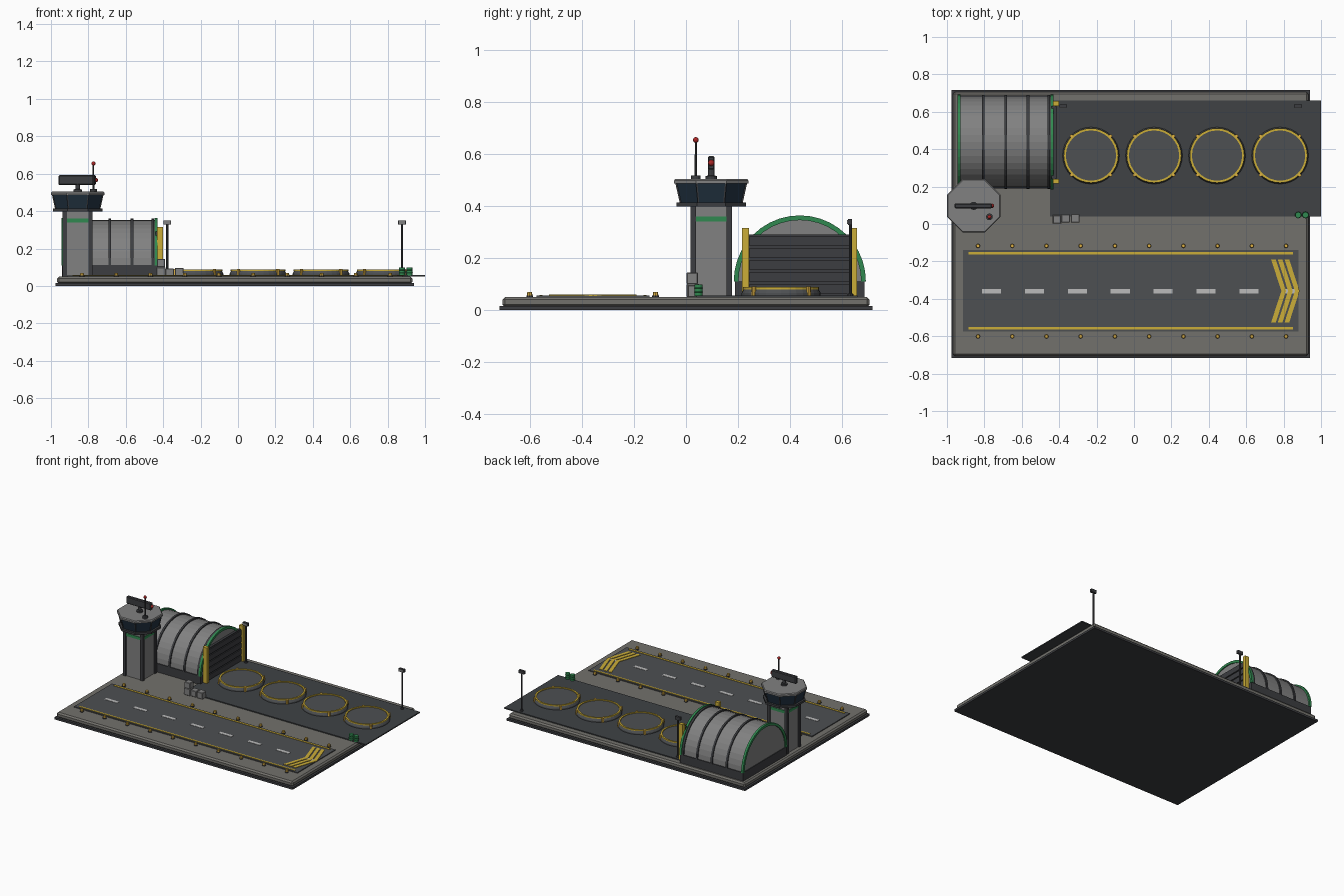
import bpy, bmesh
from math import sin, cos, pi

if "Cube" in bpy.data.objects:
    bpy.data.objects.remove(bpy.data.objects["Cube"])

def mat(name, *rgb):
    m = bpy.data.materials.new(name)
    m.diffuse_color = (*rgb, 1)
    m.use_nodes = True
    m.node_tree.nodes["Principled BSDF"].inputs["Base Color"].default_value = m.diffuse_color
    return m

CONC = mat("concrete", .17, .165, .15)
ASPH = mat("asphalt", .075, .08, .085)
APRON = mat("apron_dark", .05, .055, .06)
DARK = mat("dark_metal", .045, .047, .052)
GREY = mat("grey_panel", .22, .22, .22)
YEL = mat("yellow", .6, .42, .04)
GREEN = mat("green", .03, .25, .08)
GLASS = mat("glass", .015, .03, .05)
WHITE = mat("white_paint", .5, .5, .5)
RED = mat("red", .4, .02, .02)
AMBER = mat("amber", .75, .45, .06)

def finish(name, bm, m):
    bmesh.ops.recalc_face_normals(bm, faces=bm.faces)
    me = bpy.data.meshes.new(name)
    bm.to_mesh(me)
    bm.free()
    ob = bpy.data.objects.new(name, me)
    bpy.context.collection.objects.link(ob)
    me.materials.append(m)
    return ob

def box(name, x0, x1, y0, y1, z0, z1, m, bevel=0):
    bm = bmesh.new()
    bmesh.ops.create_cube(bm, size=1)
    for v in bm.verts:
        v.co = ((x0 + x1) / 2 + v.co.x * (x1 - x0), (y0 + y1) / 2 + v.co.y * (y1 - y0),
                (z0 + z1) / 2 + v.co.z * (z1 - z0))
    ob = finish(name, bm, m)
    if bevel:
        b = ob.modifiers.new("bevel", 'BEVEL')
        b.width, b.segments = bevel, 1
    return ob

def sweep(name, rings, m, closed=False):
    """Skin a list of equal-length point rings; cap the ends unless closed."""
    bm = bmesh.new()
    rs = [[bm.verts.new(p) for p in r] for r in rings]
    n = len(rs[0])
    for k in range(len(rs) if closed else len(rs) - 1):
        a, b = rs[k], rs[(k + 1) % len(rs)]
        for i in range(n):
            bm.faces.new((a[i], a[(i + 1) % n], b[(i + 1) % n], b[i]))
    if not closed:
        bm.faces.new(rs[0])
        bm.faces.new(rs[-1])
    return finish(name, bm, m)

def turned(name, x, y, prof, m, n=12, rot=0, closed=False):
    """Stack of n-sided rings from (radius, z) pairs."""
    return sweep(name, [[(x + r * cos(rot + 2 * pi * i / n), y + r * sin(rot + 2 * pi * i / n), z)
                         for i in range(n)] for r, z in prof], m, closed)

def ball(name, x, y, z, r, m):
    bm = bmesh.new()
    bmesh.ops.create_uvsphere(bm, u_segments=12, v_segments=8, radius=r)
    bmesh.ops.translate(bm, verts=bm.verts, vec=(x, y, z))
    return finish(name, bm, m)

def prism(name, pts, z0, z1, m):
    return sweep(name, [[(x, y, z) for x, y in pts] for z in (z0, z1)], m)

# Base slab
box("base_lip", -.975, .94, -.716, .716, 0, .015, DARK)
box("base_slab", -.967, .932, -.706, .706, .012, .05, CONC, .01)

# Runway with markings
box("runway", -.915, .88, -.575, -.14, .045, .056, ASPH)
for y in (-.157, -.558):
    box("runway_edge_line", -.885, .85, y - .006, y + .006, .054, .059, YEL)
for i in range(8):
    x = -.813 + .2295 * i
    box("runway_dash", x, min(x + .102, .86), -.372, -.348, .054, .058, WHITE)
for i in range(3):
    x, w, s = .733 + .036 * i, .025, .055
    prism("runway_chevron", [(x, -.19), (x + w, -.19), (x + w + s, -.358), (x + w, -.526),
                             (x, -.526), (x + s, -.358)], .054, .0595, YEL)
for i in range(10):
    for y in (-.117, -.601):
        x = -.834 + .183 * i
        turned("runway_light_base", x, y, [(.013, .048), (.013, .056)], DARK, 8)
        turned("runway_light", x, y, [(.011, .055), (.009, .069)], AMBER, 8)

# Apron and landing pads
box("apron", -.45, 1.0, .04, .66, .049, .057, APRON)
for i in range(4):
    x, y = -.23 + .337 * i, .366
    turned("landing_pad", x, y, [(.152, .055), (.152, .066), (.143, .082)], ASPH, 32)
    turned("pad_ring", x, y, [(.146, .08), (.146, .088), (.134, .088), (.134, .08)], YEL, 32, closed=True)
    for k in range(4):
        a = pi / 4 + k * pi / 2
        turned("pad_light", x + .148 * cos(a), y + .148 * sin(a), [(.009, .056), (.009, .09)], AMBER, 8)

# Hangar: arched shell, ribs, plinth
HY, HZ, SEG = .4375, .11, 20

def arc(x, r):
    return [(x, HY + r * cos(pi * i / SEG), HZ + r * sin(pi * i / SEG)) for i in range(SEG + 1)]

def rib(name, x0, x1, r0, r1, m):
    rings = list(zip(arc(x0, r0), arc(x0, r1), arc(x1, r1), arc(x1, r0)))
    return sweep(name, rings, m)

sweep("hangar_shell", [arc(-.935, .243), arc(-.437, .243)], GREY)
box("hangar_plinth", -.94, -.432, HY - .249, HY + .249, .045, .112, DARK)
for x in (-.935, -.438):
    rib("hangar_end_rib", x - .008, x + .008, .236, .254, GREEN)
for x in (-.805, -.685, -.567, -.455):
    rib("hangar_rib", x - .007, x + .007, .238, .251, DARK)

# Hangar door with slats and yellow posts
box("hangar_door", -.44, -.42, .24, .632, .05, .29, DARK)
for i in range(5):
    z = .062 + .046 * i
    box("door_slat", -.422, -.413, .244, .628, z, z + .038, DARK)
for y in (.2285, .645):
    box("door_post", -.434, -.402, y - .013, y + .013, .05, .315, YEL)

# Control tower shaft
TX, TY = -.857, .097
box("tower_shaft", TX - .072, TX + .072, TY - .072, TY + .072, .045, .402, GREY)
for sx in (-1, 1):
    for sy in (-1, 1):
        x, y = TX + sx * .069, TY + sy * .069
        box("tower_pillar", x - .011, x + .011, y - .011, y + .011, .045, .402, DARK)
box("tower_band", TX - .076, TX + .076, TY - .06, TY + .06, .34, .36, GREEN)
box("tower_band", TX - .06, TX + .06, TY - .076, TY + .076, .34, .36, GREEN)

# Octagonal cab
O = 1 / cos(pi / 8)

def octa(name, prof, m):
    return turned(name, TX, TY, [(r * O, z) for r, z in prof], m, 8, pi / 8)

octa("cab_floor", [(.133, .398), (.133, .413)], DARK)
octa("cab_glass", [(.118, .412), (.135, .488)], GLASS)
octa("cab_roof", [(.143, .486), (.143, .498), (.138, .504)], GREY)
for i in range(8):
    a = pi / 8 + i * pi / 4
    c = [(TX + r * O * cos(a), TY + r * O * sin(a), z) for r, z in ((.118, .412), (.135, .488))]
    sweep("cab_mullion", [[(x + dx, y + dy, z) for dx, dy in
                           ((-.003, -.003), (.003, -.003), (.003, .003), (-.003, .003))]
                          for x, y, z in c], DARK)

# Radar bar and antenna on the roof
turned("radar_base", TX, TY, [(.022, .5), (.022, .515), (.012, .518), (.012, .545)], DARK)
box("radar_bar", -.96, -.76, TY - .013, TY + .013, .54, .592, DARK, .005)
ball("radar_light", -.76, TY, .566, .012, RED)
turned("antenna_base", -.773, .038, [(.018, .5), (.018, .518)], DARK)
turned("antenna_mast", -.773, .038, [(.005, .51), (.004, .65)], DARK, 8)
ball("antenna_light", -.773, .038, .654, .011, RED)

# Floodlight masts
for x in (-.378, .877):
    turned("lamp_mast", x, .632, [(.012, .05), (.012, .062), (.006, .064), (.006, .33)], DARK, 8)
    box("lamp_head", x - .021, x + .021, .622, .638, .327, .35, DARK)
    box("lamp_lens", x - .017, x + .017, .619, .623, .331, .346, GREY)

# Cargo crates
for x, y, z, s in ((-.412, .027, .05, .05), (-.365, .03, .05, .044), (-.314, .03, .05, .046),
                   (-.411, .024, .1, .044)):
    box("crate", x - s / 2, x + s / 2, y - s / 2, y + s / 2, z, z + s, GREY, .003)

# Fuel drums
for x in (.878, .917):
    turned("fuel_drum", x, .048, [(.016, .055), (.016, .068), (.018, .07), (.016, .072), (.016, .083),
                                  (.018, .085), (.016, .087), (.016, .098)], GREEN)
